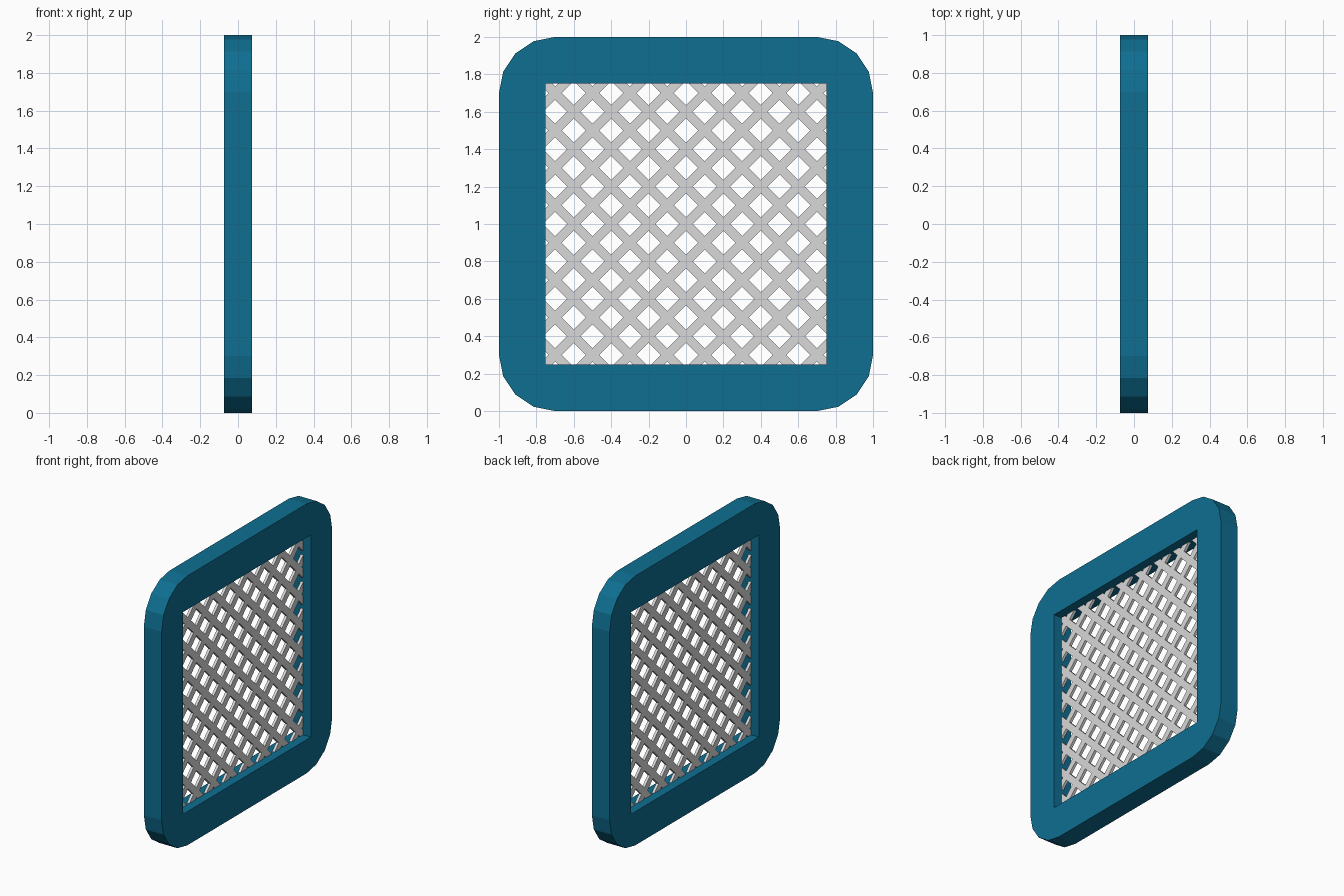
import bpy, bmesh, math
from mathutils import Vector

if "Cube" in bpy.data.objects:
    bpy.data.objects.remove(bpy.data.objects["Cube"])

HALF_DEPTH = 0.073      # frame half thickness along x
OPEN = 0.75             # half size of the square opening
RADIUS = 0.3            # outer corner radius
SLAT_W = 0.05           # lattice slat width
SLAT_HALF = 0.01        # lattice half thickness
PITCH = 0.2             # slat spacing measured along y or z


def material(name, rgb):
    m = bpy.data.materials.new(name)
    m.diffuse_color = (*rgb, 1)
    m.use_nodes = True
    m.node_tree.nodes["Principled BSDF"].inputs["Base Color"].default_value = m.diffuse_color
    return m


def finish(bm, name, mat, half):
    """Extrude the flat sheet at x = -half to x = +half and link it."""
    ext = bmesh.ops.extrude_face_region(bm, geom=bm.faces[:])
    verts = [g for g in ext["geom"] if isinstance(g, bmesh.types.BMVert)]
    bmesh.ops.translate(bm, verts=verts, vec=(2 * half, 0, 0))
    bmesh.ops.recalc_face_normals(bm, faces=bm.faces[:])
    mesh = bpy.data.meshes.new(name)
    bm.to_mesh(mesh)
    bm.free()
    mesh.materials.append(mat)
    obj = bpy.data.objects.new(name, mesh)
    obj.location.z = 1
    bpy.context.collection.objects.link(obj)
    return obj


blue = material("deep teal blue", (0.0044, 0.156, 0.283))
grey = material("light grey", (0.69, 0.69, 0.69))

# Frame: rounded square outline with a square opening
outer = []
for i, (sy, sz) in enumerate([(1, 1), (-1, 1), (-1, -1), (1, -1)]):
    for k in range(5):
        a = math.radians(90 * i + 22.5 * k)
        outer.append((sy * (1 - RADIUS) + RADIUS * math.cos(a),
                      sz * (1 - RADIUS) + RADIUS * math.sin(a)))
inner = [(OPEN, OPEN), (-OPEN, OPEN), (-OPEN, -OPEN), (OPEN, -OPEN)]

bm = bmesh.new()
edges = []
for loop in (outer, inner):
    vs = [bm.verts.new((-HALF_DEPTH, y, z)) for y, z in loop]
    edges += [bm.edges.new((vs[i - 1], vs[i])) for i in range(len(vs))]
bmesh.ops.triangle_fill(bm, edges=edges, use_beauty=True, normal=(1, 0, 0))
finish(bm, "frame", blue, HALF_DEPTH)

# Lattice: a sheet scored along every slat edge, with the gaps removed
bm = bmesh.new()
s = OPEN + 0.004
bm.faces.new([bm.verts.new((-SLAT_HALF, y, z))
              for y, z in ((s, s), (-s, s), (-s, -s), (s, -s))])
step = PITCH / math.sqrt(2)
normals = [Vector((0, 1, 1)).normalized(), Vector((0, 1, -1)).normalized()]
for n in normals:
    for i in range(-7, 8):
        for side in (-1, 1):
            bmesh.ops.bisect_plane(
                bm, geom=bm.verts[:] + bm.edges[:] + bm.faces[:], dist=1e-5,
                plane_co=n * (i * step + side * SLAT_W / 2), plane_no=n)


def in_slat(p):
    return any(abs(p.dot(n) - round(p.dot(n) / step) * step) < SLAT_W / 2
               for n in normals)


gaps = [f for f in bm.faces if not in_slat(f.calc_center_median())]
bmesh.ops.delete(bm, geom=gaps, context='FACES')
finish(bm, "lattice", grey, SLAT_HALF)
